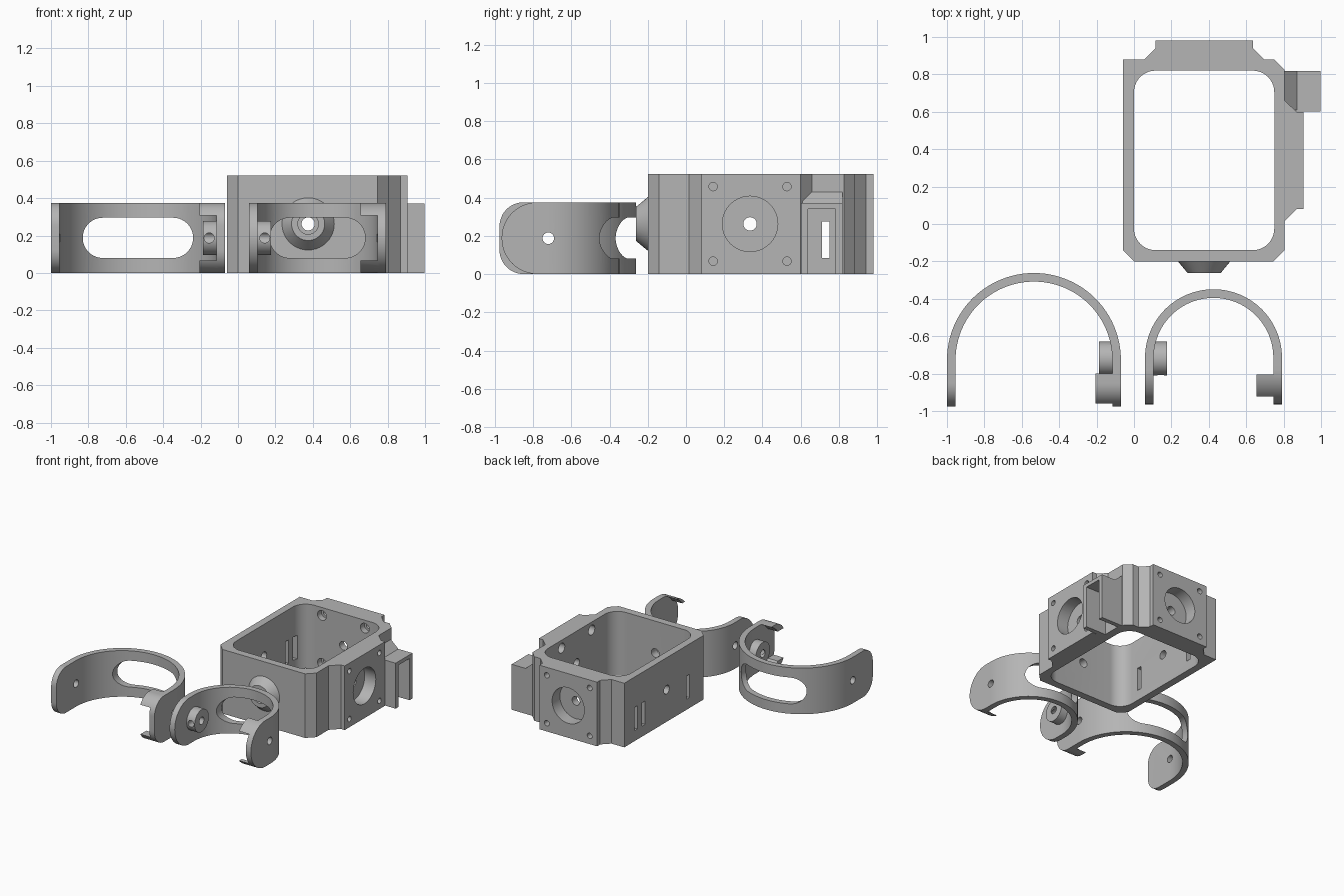
import bpy, bmesh, math
from mathutils import Vector

cube = bpy.data.objects.get("Cube")
if cube:
    bpy.data.objects.remove(cube, do_unlink=True)

grey = bpy.data.materials.new("plain_grey")
grey.use_nodes = True
COLOUR = (0.46, 0.46, 0.46, 1)
grey.diffuse_color = COLOUR
grey.node_tree.nodes["Principled BSDF"].inputs["Base Color"].default_value = COLOUR


def place(axis, a, b, t):
    return Vector({"x": (t, a, b), "y": (a, t, b), "z": (a, b, t)}[axis])


def prism(name, axis, points, lo, hi, taper=1.0):
    """Extrude a closed 2D profile along an axis, optionally tapering the far cap."""
    ca = sum(p[0] for p in points) / len(points)
    cb = sum(p[1] for p in points) / len(points)
    bm = bmesh.new()
    near = [bm.verts.new(place(axis, a, b, lo)) for a, b in points]
    far = [bm.verts.new(place(axis, ca + (a - ca) * taper, cb + (b - cb) * taper, hi))
           for a, b in points]
    bm.faces.new(near)
    bm.faces.new(far)
    for i in range(len(points)):
        j = (i + 1) % len(points)
        bm.faces.new((near[i], near[j], far[j], far[i]))
    bmesh.ops.recalc_face_normals(bm, faces=bm.faces)
    mesh = bpy.data.meshes.new(name)
    bm.to_mesh(mesh)
    bm.free()
    mesh.materials.append(grey)
    obj = bpy.data.objects.new(name, mesh)
    bpy.context.collection.objects.link(obj)
    return obj


def arc(a, b, r, start, end, n):
    angles = [math.radians(start + (end - start) * i / n) for i in range(n + 1)]
    return [(a + r * math.cos(t), b + r * math.sin(t)) for t in angles]


def disc(a, b, r, n=40):
    return arc(a, b, r, 0, 360, n)[:-1]


def rect(a0, a1, b0, b1):
    return [(a0, b0), (a1, b0), (a1, b1), (a0, b1)]


def rounded(a0, a1, b0, b1, r, n=10):
    return (arc(a1 - r, b1 - r, r, 0, 90, n) + arc(a0 + r, b1 - r, r, 90, 180, n)
            + arc(a0 + r, b0 + r, r, 180, 270, n) + arc(a1 - r, b0 + r, r, 270, 360, n))


def combine(target, operation, *tools):
    for tool in tools:
        mod = target.modifiers.new("combine", "BOOLEAN")
        mod.operation = operation
        mod.solver = "EXACT"
        mod.object = tool
        bpy.context.view_layer.objects.active = target
        bpy.ops.object.modifier_apply(modifier=mod.name)
        bpy.data.objects.remove(tool, do_unlink=True)


def cut(target, axis, points, lo, hi):
    combine(target, "DIFFERENCE", prism("cutter", axis, points, lo, hi))


def finish(obj):
    bpy.ops.object.select_all(action="DESELECT")
    obj.select_set(True)
    bpy.context.view_layer.objects.active = obj
    bpy.ops.object.shade_smooth_by_angle(angle=math.radians(30))


# Housing: chamfered outline with raised mounting pads at the back and right
H = 0.522
MX, MY, MZ = 0.375, 0.335, 0.262
outline = [(-0.06, 0.88), (0.055, 0.88), (0.115, 0.94), (0.115, 0.98), (0.635, 0.98),
           (0.635, 0.94), (0.695, 0.88), (0.75, 0.88), (0.805, 0.825), (0.805, 0.66),
           (0.87, 0.6), (0.905, 0.6), (0.905, 0.08), (0.87, 0.08), (0.805, 0.015),
           (0.805, -0.14), (0.745, -0.2), (0, -0.2), (-0.06, -0.14)]
housing = prism("housing", "z", outline, 0, H)

# Conical nozzle on the front and connector shroud on the right
nozzle = prism("nozzle", "y", disc(MX, MZ, 0.148), -0.19, -0.262, 0.6)
shroud = prism("shroud", "x", rect(0.602, 0.818, 0, 0.37), 0.78, 0.998)
roof = prism("shroud_roof", "y", [(0.78, 0.34), (0.872, 0.34), (0.872, 0.37),
                                  (0.805, 0.43), (0.78, 0.43)], 0.61, 0.818)
combine(housing, "UNION", nozzle, shroud, roof)

# Main opening, shroud hollow and cable slots
cut(housing, "z", rounded(0, 0.75, -0.14, 0.82, 0.115), -0.1, 0.7)
cut(housing, "x", rect(0.638, 0.782, -0.1, 0.34), 0.815, 1.1)
cut(housing, "x", rect(0.71, 0.75, 0.085, 0.275), -0.2, 0.9)
for y in (0.63, 0.06):
    cut(housing, "x", rect(y - 0.02, y + 0.02, 0.085, 0.275), -0.2, 0.05)

# Shaft holes, pad recesses and screw holes with inner counterbores
cut(housing, "x", disc(MY, MZ, 0.035), -0.2, 1.1)
cut(housing, "y", disc(MX, MZ, 0.035), -0.4, 1.1)
cut(housing, "y", disc(MX, MZ, 0.055), -0.4, -0.21)
for axis, mid, inner, face in (("x", MY, 0.75, 0.905), ("y", MX, 0.82, 0.98)):
    cut(housing, axis, disc(mid, MZ, 0.145), face - 0.1, face + 0.1)
    for da in (-0.193, 0.193):
        for dz in (-0.195, 0.195):
            cut(housing, axis, disc(mid + da, MZ + dz, 0.022, 20), inner - 0.05, face + 0.1)
            cut(housing, axis, disc(mid + da, MZ + dz, 0.04, 20), inner - 0.05, inner + 0.05)
finish(housing)


# Yokes: U-shaped bands with rounded ends, a window, a pivot boss and a claw
BH, BZ, PY = 0.375, 0.187, -0.72
WALL = 0.046


def yoke(name, cx, cy, radius, end, corner, window, boss_side, claw_side):
    inner = radius - WALL
    band = prism(name, "z", arc(cx, cy, radius, 0, 180, 48) + [(cx - radius, end)]
                 + [(cx - inner, end)] + arc(cx, cy, inner, 180, 0, 48)
                 + [(cx + inner, end), (cx + radius, end)], 0, BH)

    def leg_shape(label, x0, x1, back):
        pts = (arc(end + corner, BH - corner, corner, 90, 180, 12)
               + arc(end + corner, corner, corner, 180, 270, 12) + [(back, 0), (back, BH)])
        return prism(label, "x", pts, x0, x1)

    combine(band, "INTERSECT", leg_shape("end_shape", cx - 1, cx + 1, 0.0))
    cut(band, "y", rounded(window[0], window[1], 0.08, 0.295, 0.107, 14), cy + 0.1, 0.1)

    # Claw: two horns left after hollowing the middle of a rounded block
    tip, root = sorted((cx + claw_side * (inner - 0.09), cx + claw_side * (inner + 0.02)))
    claw = leg_shape("claw", tip, root, -0.8)
    cut(claw, "x", disc(PY, BZ, 0.205), tip - 0.1, root + 0.1)
    cut(claw, "x", rounded(-1.1, -0.7, BZ - 0.12, BZ + 0.12, 0.04), tip - 0.1, root + 0.1)
    combine(band, "UNION", claw)

    # Pivot boss with a set-screw hole
    near, far = cx + boss_side * (inner - 0.072), cx + boss_side * (inner + 0.02)
    boss = prism("boss", "x", disc(PY, BZ, 0.091), min(near, far), max(near, far))
    mid = cx + boss_side * (inner - 0.038)
    cut(boss, "y", disc(mid, BZ, 0.027, 20), PY - 0.2, PY)
    combine(band, "UNION", boss)
    cut(band, "x", disc(PY, BZ, 0.03, 24), cx - 1, cx + 1)
    finish(band)


yoke("large_yoke", -0.535, -0.727, 0.465, -0.975, 0.125, (-0.83, -0.24), 1, 1)
yoke("small_yoke", 0.425, -0.715, 0.366, -0.964, 0.186, (0.17, 0.68), -1, 1)
